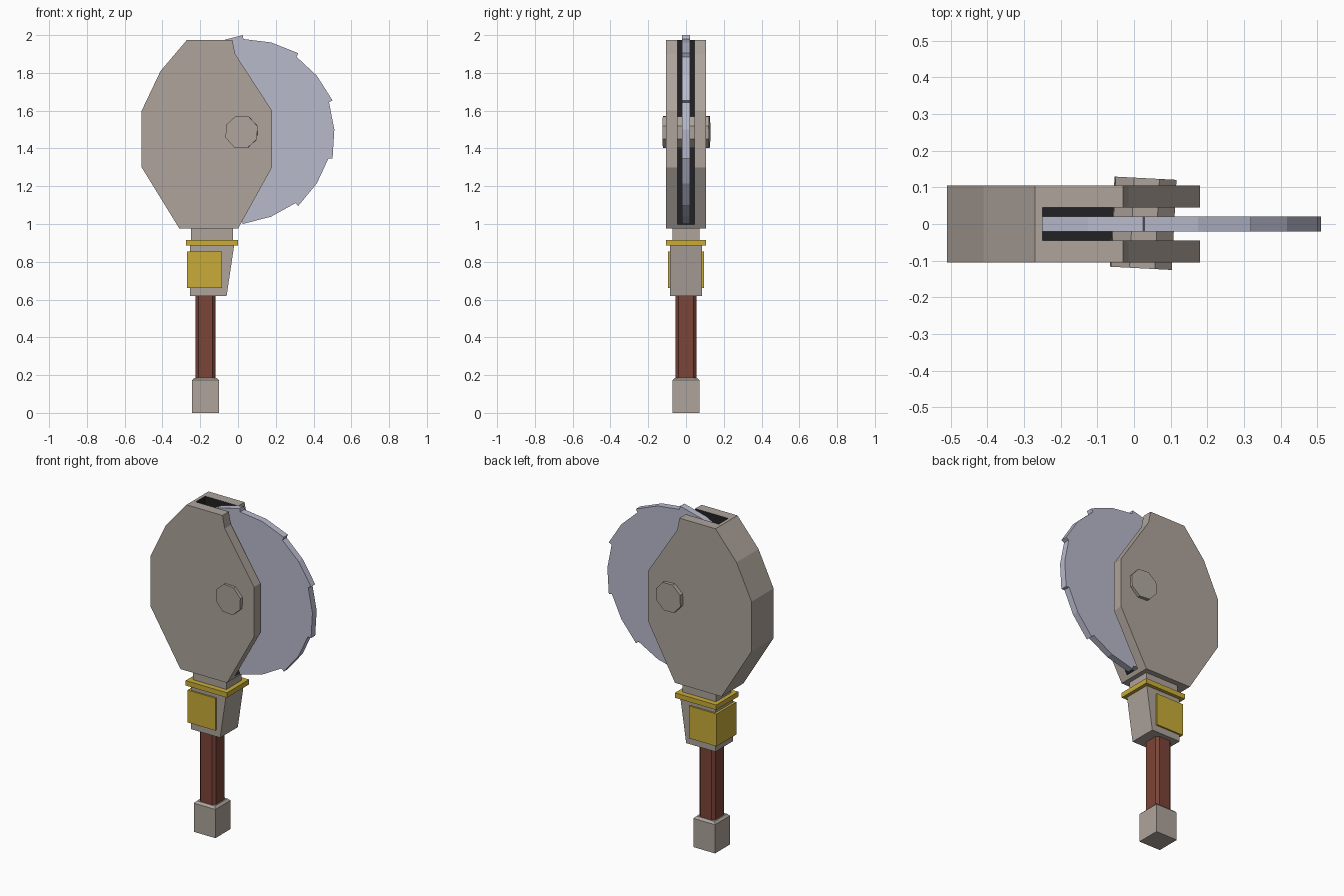
import bpy, bmesh, math
from mathutils import Matrix

if "Cube" in bpy.data.objects:
    bpy.data.objects.remove(bpy.data.objects["Cube"])


def material(name, rgb):
    m = bpy.data.materials.new(name)
    m.diffuse_color = (*rgb, 1)
    m.use_nodes = True
    m.node_tree.nodes["Principled BSDF"].inputs["Base Color"].default_value = m.diffuse_color
    return m


STEEL = material("warm grey metal", (0.42, 0.37, 0.33))
BLADE = material("pale blue steel", (0.48, 0.49, 0.60))
GOLD = material("gold", (0.58, 0.41, 0.04))
WOOD = material("red brown wood", (0.20, 0.058, 0.04))
DARK = material("black slot", (0.016, 0.016, 0.018))


def finish(bm, name, *mats):
    me = bpy.data.meshes.new(name)
    bm.to_mesh(me)
    bm.free()
    for m in mats:
        me.materials.append(m)
    ob = bpy.data.objects.new(name, me)
    bpy.context.collection.objects.link(ob)
    return ob


def prism(name, pts, y0, y1, mat, dark_rule=None):
    """Extrude an x-z outline along y; dark_rule picks faces for the slot colour."""
    bm = bmesh.new()
    f = bm.faces.new([bm.verts.new((x, y0, z)) for x, z in pts])
    ext = bmesh.ops.extrude_face_region(bm, geom=[f])["geom"]
    for v in ext:
        if isinstance(v, bmesh.types.BMVert):
            v.co.y = y1
    bmesh.ops.recalc_face_normals(bm, faces=bm.faces)
    bm.normal_update()
    if dark_rule:
        for f in bm.faces:
            f.material_index = int(dark_rule(f.normal))
    return finish(bm, name, mat, DARK)


def box(name, x0, x1, y, z0, z1, mat):
    return prism(name, [(x0, z0), (x1, z0), (x1, z1), (x0, z1)], -y, y, mat)


# Housing: two side plates joined by a solid spine and a floor
outline = [(-0.27, 1.975), (-0.03, 1.975), (-0.015, 1.90), (0.18, 1.60), (0.18, 1.30),
           (0.0, 0.975), (-0.31, 0.975), (-0.51, 1.30), (-0.51, 1.60), (-0.41, 1.81)]
for side, s in (("front", -1), ("back", 1)):
    prism("housing_plate_" + side, outline, s * 0.045, s * 0.105, STEEL,
          lambda n, s=s: n.y * s < -0.9)
spine = [(-0.25, 1.975), (-0.25, 0.975)] + outline[6:] + outline[:1]
prism("housing_spine", spine, -0.045, 0.045, STEEL, lambda n: n.x > 0.9)
prism("housing_floor", [(-0.25, 0.975), (0.0, 0.975), (0.012, 0.997), (-0.25, 0.997)],
      -0.045, 0.045, STEEL, lambda n: n.z > 0.9)

# Circular saw blade with ten ramped teeth
teeth = []
for i in range(10):
    for da, r in ((0, 0.50), (0.5, 0.479), (18, 0.485)):
        a = math.radians(90 - 36 * i - da)
        teeth.append((0.025 + r * math.cos(a), 1.5 + r * math.sin(a)))
prism("saw_blade", teeth, -0.02, 0.02, BLADE)

# Axle bolt, slightly skewed
bm = bmesh.new()
bmesh.ops.create_cone(bm, cap_ends=True, segments=8, radius1=0.09, radius2=0.09, depth=0.246)
bmesh.ops.transform(bm, verts=bm.verts, matrix=Matrix.Translation((0.025, 0.002, 1.487))
                    @ Matrix.Rotation(math.radians(-3), 4, 'Z')
                    @ Matrix.Rotation(math.radians(90), 4, 'X')
                    @ Matrix.Rotation(math.radians(20), 4, 'Z'))
finish(bm, "axle_bolt", STEEL)

# Neck and tapered socket
box("neck", -0.25, -0.027, 0.072, 0.89, 0.98, STEEL)
prism("socket", [(-0.255, 0.62), (-0.06, 0.62), (-0.02, 0.89), (-0.255, 0.89)],
      -0.084, 0.084, STEEL)

# Gold trim
box("gold_band", -0.275, 0.0, 0.105, 0.885, 0.915, GOLD)
box("gold_wrap", -0.27, -0.085, 0.094, 0.66, 0.855, GOLD)

# Grip with chamfered upright corners
bm = bmesh.new()
bmesh.ops.create_cube(bm, size=1)
bmesh.ops.transform(bm, verts=bm.verts, matrix=Matrix.Translation((-0.172, 0, 0.40))
                    @ Matrix.Diagonal((0.106, 0.110, 0.46, 1)))
up = [e for e in bm.edges if abs(e.verts[0].co.z - e.verts[1].co.z) > 0.1]
bmesh.ops.bevel(bm, geom=up, offset=0.015, segments=1, affect='EDGES')
finish(bm, "grip", WOOD)

# Pommel with a small chamfer on its top rim
bm = bmesh.new()
bmesh.ops.create_cube(bm, size=1)
bmesh.ops.transform(bm, verts=bm.verts, matrix=Matrix.Translation((-0.172, 0, 0.0925))
                    @ Matrix.Diagonal((0.144, 0.144, 0.185, 1)))
top = [e for e in bm.edges if min(v.co.z for v in e.verts) > 0.1]
bmesh.ops.bevel(bm, geom=top, offset=0.012, segments=1, affect='EDGES')
finish(bm, "pommel", STEEL)
